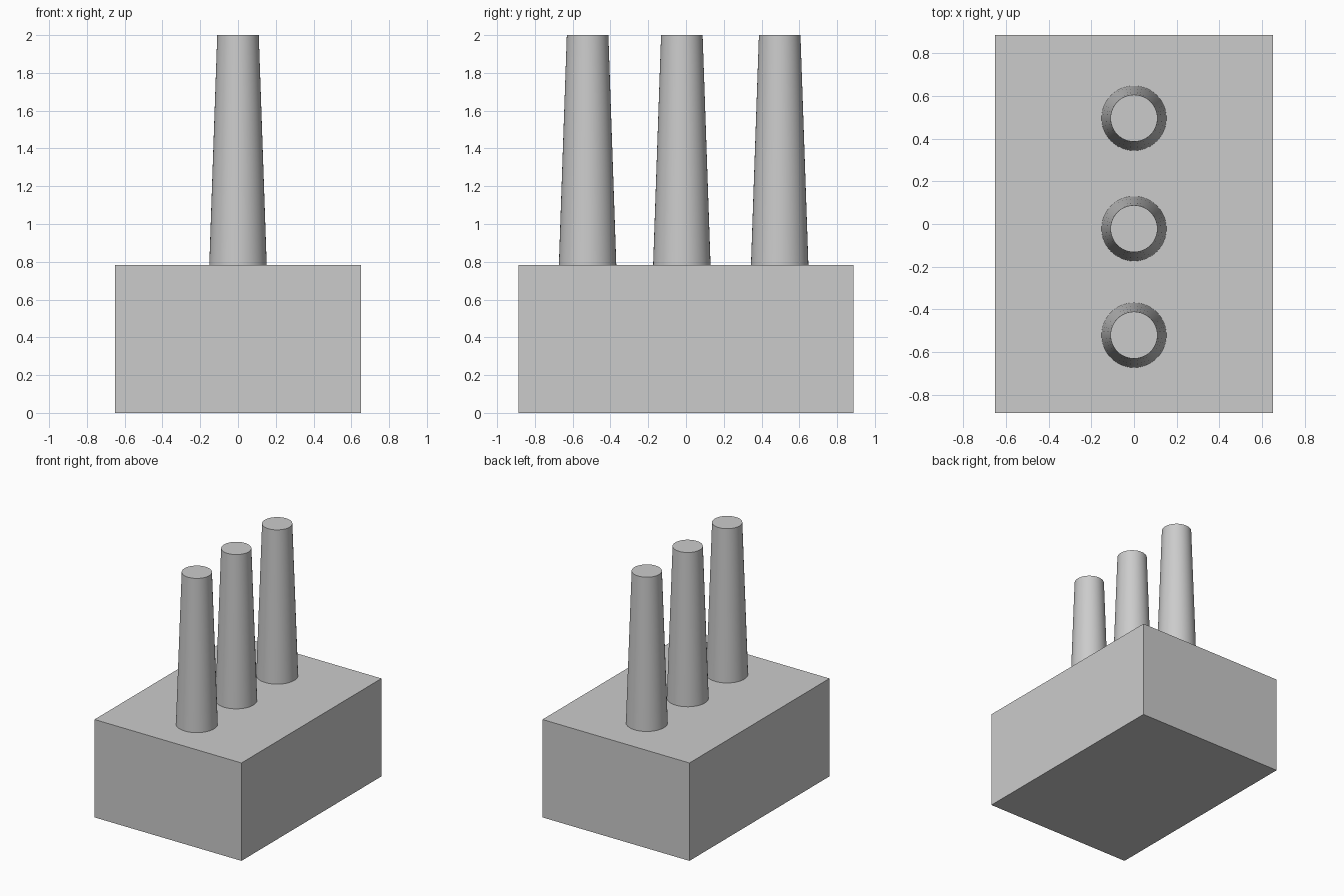
import bpy

if "Cube" in bpy.data.objects:
    bpy.data.objects.remove(bpy.data.objects["Cube"])

BASE_H = 0.784
TOP_Z = 2.0

# Rectangular base block
bpy.ops.mesh.primitive_cube_add(size=1, location=(0, 0, BASE_H / 2))
base = bpy.context.object
base.name = "base_block"
base.scale = (1.302, 1.772, BASE_H)
bpy.ops.object.transform_apply(location=False, rotation=False, scale=True)


# Tapered chimney standing on the block
def chimney(name, y):
    bpy.ops.mesh.primitive_cone_add(
        vertices=48, radius1=0.152, radius2=0.11, depth=TOP_Z - BASE_H,
        location=(0, y, (TOP_Z + BASE_H) / 2))
    bpy.context.object.name = name
    bpy.ops.object.shade_smooth_by_angle()


# Row of three along the depth
for name, y in (("front_chimney", -0.521), ("middle_chimney", -0.022), ("back_chimney", 0.496)):
    chimney(name, y)
